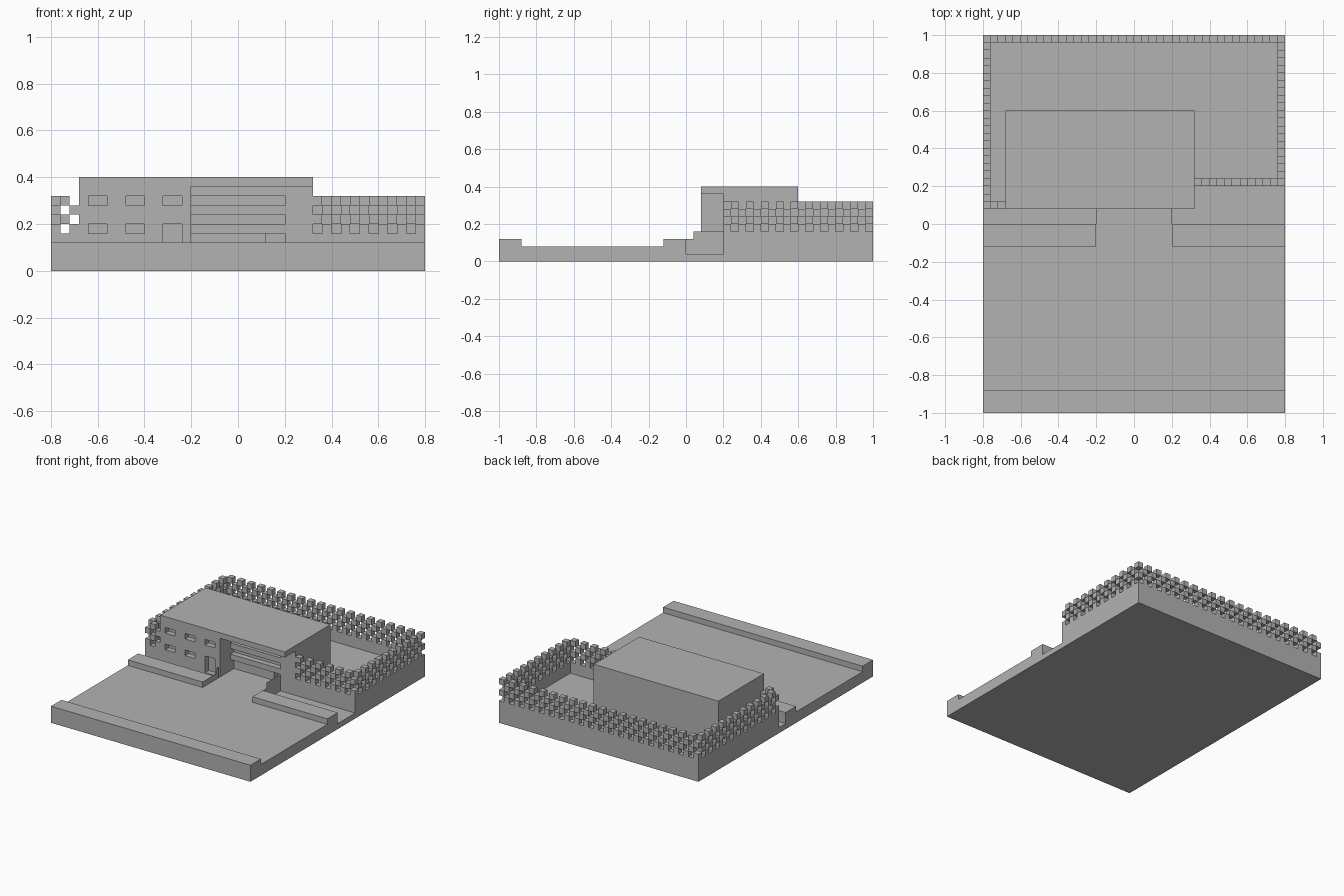
import bpy
import bmesh
from mathutils import Matrix, Vector

cube = bpy.data.objects.get("Cube")
if cube:
    bpy.data.objects.remove(cube, do_unlink=True)

U = 0.04  # block size

grey = bpy.data.materials.new("plain grey")
grey.use_nodes = True
grey.diffuse_color = (0.45, 0.45, 0.45, 1)
grey.node_tree.nodes["Principled BSDF"].inputs["Base Color"].default_value = (0.45, 0.45, 0.45, 1)


def add_box(bm, lo, hi):
    lo, hi = Vector(lo), Vector(hi)
    size = Matrix.Diagonal((*(hi - lo), 1))
    bmesh.ops.create_cube(bm, size=1, matrix=Matrix.Translation((lo + hi) / 2) @ size)


def make(name, boxes):
    bm = bmesh.new()
    for x, y, z in boxes:
        add_box(bm, (x[0], y[0], z[0]), (x[1], y[1], z[1]))
    mesh = bpy.data.meshes.new(name)
    bm.to_mesh(mesh)
    bm.free()
    mesh.materials.append(grey)
    ob = bpy.data.objects.new(name, mesh)
    bpy.context.collection.objects.link(ob)
    return ob


def carve(ob, cuts):
    """Subtract box volumes one after another."""
    for cut in cuts:
        cutter = make("cutter", [cut])
        cutter.hide_render = True
        mod = ob.modifiers.new("carve", 'BOOLEAN')
        mod.operation = 'DIFFERENCE'
        mod.solver = 'EXACT'
        mod.object = cutter
        bpy.context.view_layer.objects.active = ob
        bpy.ops.object.modifier_apply(modifier=mod.name)
        bpy.data.objects.remove(cutter, do_unlink=True)


# Ground slab: kerbs, road, path, sunken troughs, yard
ground = make("ground", [((-0.8, 0.8), (-1, 1), (0, 0.16))])
TOP = 0.5
carve(ground, [
    ((-1, 1), (-1.2, 0.04), (0.12, TOP)),
    ((-1, 1), (-0.88, -0.12), (0.08, TOP)),
    ((-0.2, 0.2), (-0.3, 0.2), (0.08, TOP)),
    ((-1, -0.2), (0, 0.08), (0.04, TOP)),
    ((0.2, 1), (0, 0.2), (0.04, TOP)),
    ((-0.68, 0.32), (0.2, 0.6), (0.08, TOP)),
    ((-0.68, -0.2), (0.06, 0.3), (0.08, TOP)),
    ((-0.76, 0.76), (0.24, 0.96), (0.08, TOP)),
    ((-0.76, -0.6), (0.12, 0.4), (0.08, TOP)),
])

# House block with overhanging roof, windows, doors and banded facade
house = make("house", [((-0.68, 0.32), (0.08, 0.6), (0.08, 0.4))])
cuts = [((-0.2, 0.5), (-0.1, 0.2), (0, 0.36))]
for x in (-0.64, -0.48, -0.32):
    cuts.append(((x, x + 2 * U), (0, 0.08 + U), (0.28, 0.32)))
    if x < -0.4:
        cuts.append(((x, x + 2 * U), (0, 0.08 + U), (0.16, 0.2)))
cuts.append(((-0.32, -0.24), (0, 0.08 + U), (0, 0.2)))
for low, high in ((0.28, 0.32), (0.2, 0.24), (0, 0.16)):
    cuts.append(((-0.2, 0.2), (0.15, 0.2 + U), (low, high)))
cuts.append(((0.12, 0.2), (0.15, 0.2 + 2 * U), (0, 0.16)))
carve(house, cuts)

# Perforated yard wall: checkerboard of small blocks on a block grid
cells = set()
cells |= {(i, 49) for i in range(40)}
cells |= {(0, j) for j in range(27, 50)}
cells |= {(39, j) for j in range(30, 50)}
cells |= {(i, 27) for i in range(3)}
cells |= {(i, 30) for i in range(28, 40)}
blocks = []
for i, j in sorted(cells):
    for r in range(4):
        if (i + j + r) % 2:
            x, y, z = -0.8 + i * U, -1 + j * U, 0.16 + r * U
            blocks.append(((x, x + U), (y, y + U), (z, z + U)))
make("perforated_wall", blocks)
